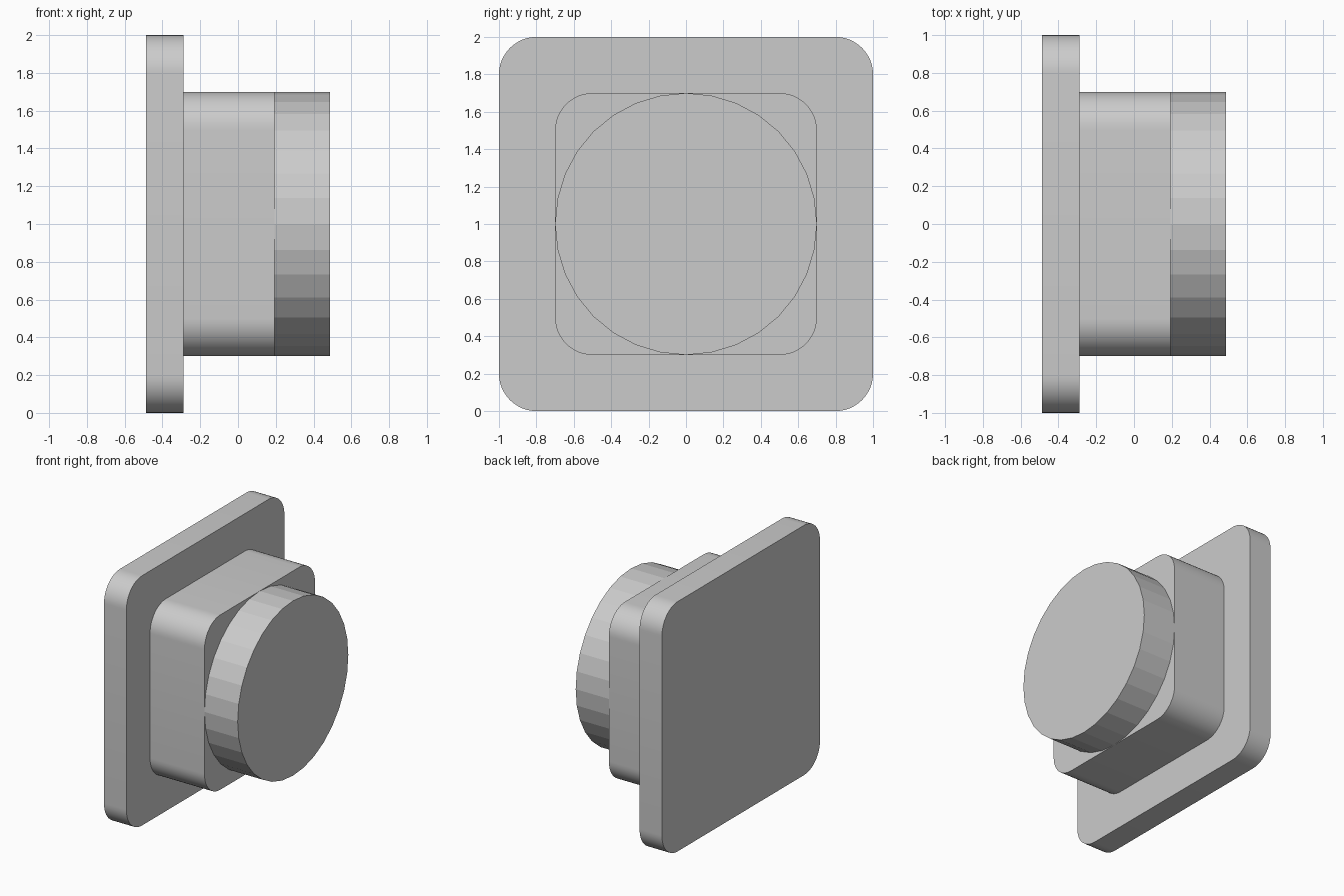
import bpy, bmesh, math

if "Cube" in bpy.data.objects:
    bpy.data.objects.remove(bpy.data.objects["Cube"])

CZ = 1.0  # height of the shared axis


def rounded_square(half, radius, segs=12):
    """Outline in the y-z plane."""
    pts = []
    c = half - radius
    for q, (sy, sz) in enumerate([(1, 1), (-1, 1), (-1, -1), (1, -1)]):
        for i in range(segs + 1):
            a = math.pi / 2 * (q + i / segs)
            pts.append((sy * c + radius * math.cos(a), CZ + sz * c + radius * math.sin(a)))
    return pts


def circle(radius, sides):
    return [(radius * math.cos(2 * math.pi * i / sides),
             CZ + radius * math.sin(2 * math.pi * i / sides)) for i in range(sides)]


def extrude_x(name, outline, x0, x1, smooth=False):
    """Solid made by extruding a y-z outline along x."""
    bm = bmesh.new()
    face = bm.faces.new([bm.verts.new((x0, y, z)) for y, z in outline])
    ext = bmesh.ops.extrude_face_region(bm, geom=[face], use_keep_orig=True)
    verts = [g for g in ext["geom"] if isinstance(g, bmesh.types.BMVert)]
    bmesh.ops.translate(bm, verts=verts, vec=(x1 - x0, 0, 0))
    bmesh.ops.recalc_face_normals(bm, faces=bm.faces)
    mesh = bpy.data.meshes.new(name)
    bm.to_mesh(mesh)
    bm.free()
    obj = bpy.data.objects.new(name, mesh)
    bpy.context.collection.objects.link(obj)
    if smooth:
        bpy.ops.object.select_all(action='DESELECT')
        obj.select_set(True)
        bpy.context.view_layer.objects.active = obj
        bpy.ops.object.shade_smooth_by_angle(angle=math.radians(30))
    return obj


# Wall plate, raised block and faceted round knob, stacked along x
extrude_x("back_plate", rounded_square(1.0, 0.2), -0.487, -0.289, smooth=True)
extrude_x("middle_block", rounded_square(0.7, 0.2), -0.289, 0.193, smooth=True)
extrude_x("round_knob", circle(0.7, 32), 0.193, 0.487)
